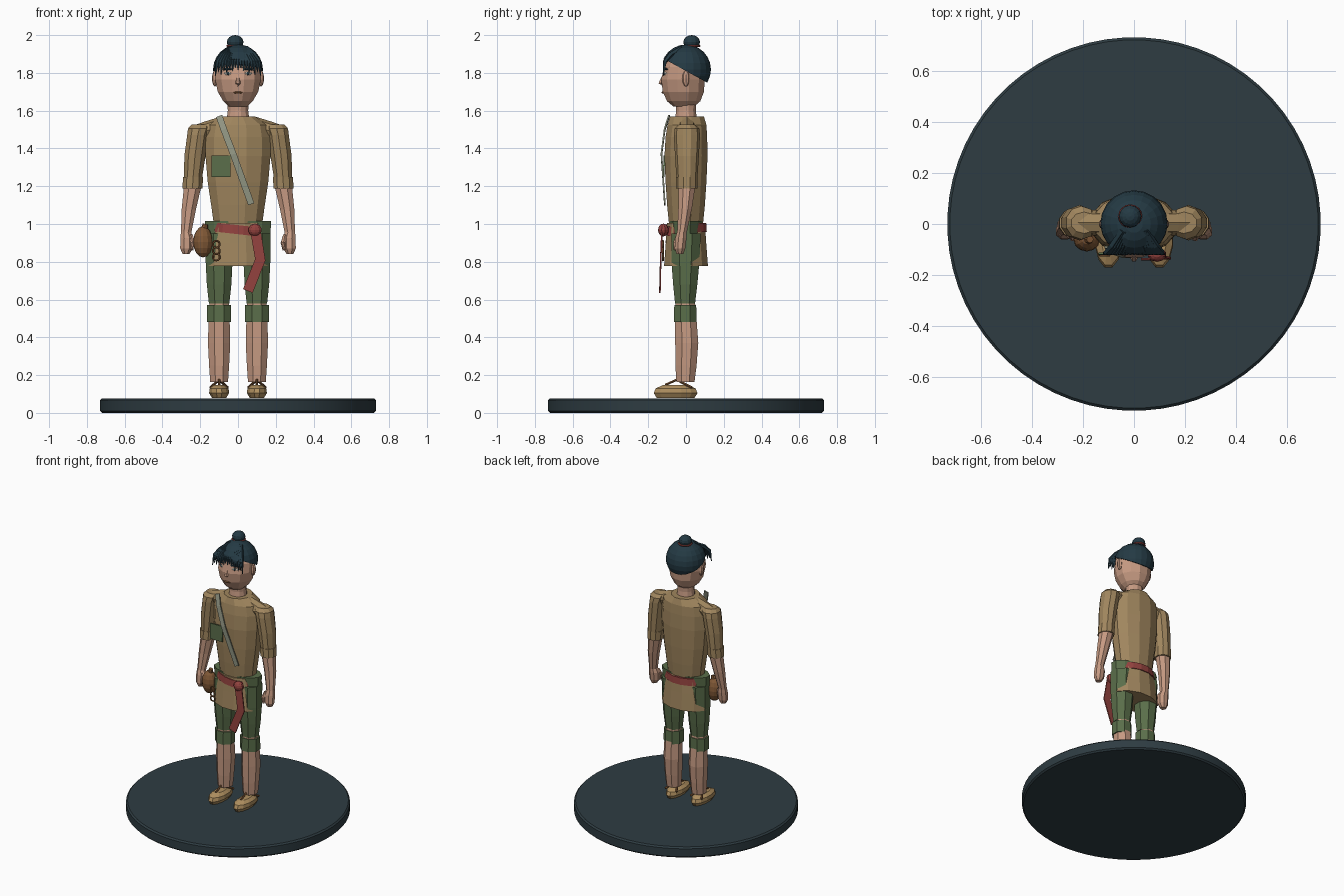
import bpy, bmesh, math
from mathutils import Vector, Matrix

if "Cube" in bpy.data.objects:
    bpy.data.objects.remove(bpy.data.objects["Cube"])


def colour(name, r, g, b):
    m = bpy.data.materials.new(name)
    lin = [((c / 255 + 0.055) / 1.055) ** 2.4 for c in (r, g, b)]
    m.diffuse_color = (*lin, 1)
    m.use_nodes = True
    m.node_tree.nodes["Principled BSDF"].inputs["Base Color"].default_value = m.diffuse_color
    return m


SLATE = colour("slate base", 46, 60, 66)
HAIR = colour("dark hair", 36, 58, 68)
SKIN = colour("skin", 198, 154, 130)
CLOTH = colour("tan cloth", 160, 134, 94)
GREEN = colour("green cloth", 90, 110, 74)
RED = colour("red sash", 146, 66, 62)
BROWN = colour("brown leather", 128, 88, 54)
STRAP = colour("grey strap", 146, 150, 132)
STRAW = colour("straw", 176, 144, 96)
WHITE = colour("eye white", 214, 206, 190)


def finish(bm, name, mat):
    bmesh.ops.recalc_face_normals(bm, faces=bm.faces)
    me = bpy.data.meshes.new(name)
    bm.to_mesh(me)
    bm.free()
    me.materials.append(mat)
    ob = bpy.data.objects.new(name, me)
    bpy.context.collection.objects.link(ob)
    return ob


def skin_rings(rings, name, mat):
    """Bridge rings of points into a closed faceted solid."""
    bm = bmesh.new()
    vs = [[bm.verts.new(p) for p in r] for r in rings]
    n = len(vs[0])
    for a, b in zip(vs, vs[1:]):
        for i in range(n):
            j = (i + 1) % n
            bm.faces.new((a[i], a[j], b[j], b[i]))
    bm.faces.new(vs[0][::-1])
    bm.faces.new(vs[-1])
    return finish(bm, name, mat)


def loft(name, rows, mat, n=12):
    """Rows of (x, y, z, half width, half depth); flats face the axes."""
    k = 1 / math.cos(math.pi / n)
    rings = []
    for x, y, z, rx, ry in rows:
        angs = [(i + 0.5) * math.tau / n for i in range(n)]
        rings.append([(x + k * rx * math.cos(a), y + k * ry * math.sin(a), z) for a in angs])
    return skin_rings(rings, name, mat)


def tube(name, pts, radii, mat, n=6):
    pts = [Vector(p) for p in pts]
    rings = []
    for i, (p, r) in enumerate(zip(pts, radii)):
        d = pts[min(i + 1, len(pts) - 1)] - pts[max(i - 1, 0)]
        q = d.to_track_quat('Z', 'Y')
        rings.append([p + q @ Vector((r * math.cos(i * math.tau / n), r * math.sin(i * math.tau / n), 0))
                      for i in range(n)])
    return skin_rings(rings, name, mat)


def ribbon(name, pts, width, mat, thick=0.008):
    """Flat strip facing the front, following the points."""
    pts = [Vector(p) for p in pts]
    rings = []
    for i, p in enumerate(pts):
        d = pts[min(i + 1, len(pts) - 1)] - pts[max(i - 1, 0)]
        s = Vector((-d.z, 0, d.x)).normalized() * width / 2
        t = Vector((0, thick / 2, 0))
        rings.append([p - s - t, p + s - t, p + s + t, p - s + t])
    return skin_rings(rings, name, mat)


def blob(name, loc, size, mat, u=12, v=8, turn=0):
    bm = bmesh.new()
    m = Matrix.Translation(loc) @ Matrix.Rotation(turn, 4, 'Z') @ Matrix.Diagonal((*size, 1))
    bmesh.ops.create_uvsphere(bm, u_segments=u, v_segments=v, radius=1, matrix=m)
    return finish(bm, name, mat)


def ring(name, loc, R, r, mat, axis, n=16):
    bpy.ops.mesh.primitive_torus_add(location=loc, major_radius=R, minor_radius=r,
                                     major_segments=n, minor_segments=6, rotation=axis)
    ob = bpy.context.object
    ob.name = name
    ob.data.materials.append(mat)
    return ob


# Round display base
base = loft("base", [(0, 0, 0, .72, .72), (0, 0, .01, .73, .73), (0, 0, .067, .73, .73),
                     (0, 0, .077, .72, .72)], SLATE, 64)
bpy.context.view_layer.objects.active = base
base.select_set(True)
bpy.ops.object.shade_smooth_by_angle(angle=math.radians(30))

# Legs, feet and arms, mirrored
for s, side in ((-1, "left"), (1, "right")):
    x = .1 * s
    loft(side + "_sandal", [(x, -.055, .08, .038, .1), (x, -.055, .105, .053, .116),
                            (x, -.055, .13, .05, .105), (x, -.055, .148, .028, .065)], STRAW)
    for e in (-1, 1):
        tube(side + "_sandal_strap", [(x, -.11, .148), (x, -.05, .175), (x + .045 * e, .03, .135)],
             [.007] * 3, BROWN)
    loft(side + "_calf", [(x, -.003, .163, .047, .048), (x, 0, .25, .053, .056), (x, .004, .37, .059, .061),
                          (x, 0, .48, .056, .057), (x, -.005, .62, .05, .05)], SKIN, 8)
    loft(side + "_trouser_cuff", [(x, -.004, .48, .063, .06), (x, -.004, .57, .063, .058)], GREEN, 8)
    loft(side + "_trouser_leg", [(x, -.005, .58, .054, .053), (x, -.004, .68, .065, .064),
                                 (x, -.003, .8, .071, .074), (x, 0, .95, .072, .078)], GREEN, 8)
    # Sleeve, forearm and hand
    loft(side + "_sleeve", [(.238 * s, .005, 1.245, .048, .053), (.228 * s, .005, 1.36, .056, .06),
                            (.213 * s, .005, 1.47, .056, .066), (.205 * s, .005, 1.505, .06, .062),
                            (.195 * s, .005, 1.527, .05, .04)], CLOTH, 10)
    loft(side + "_sleeve_cuff", [(.241 * s, .003, 1.188, .053, .054), (.238 * s, .004, 1.25, .053, .055)],
         CLOTH, 10)
    loft(side + "_forearm", [(.275 * s, -.022, .95, .027, .025), (.26 * s, -.005, 1.08, .038, .036),
                             (.24 * s, .004, 1.2, .046, .045)], SKIN, 8)
    loft(side + "_hand", [(.275 * s, -.032, .842, .018, .018), (.272 * s, -.032, .87, .034, .028),
                          (.27 * s, -.027, .925, .035, .03), (.276 * s, -.022, .96, .026, .025)], SKIN, 8)
    tube(side + "_thumb", [(.25 * s, -.04, .94), (.238 * s, -.055, .9), (.244 * s, -.058, .862)],
         [.012, .013, .008], SKIN)
    # Ear, eye and brow
    blob(side + "_ear", (.122 * s, 0, 1.77), (.016, .02, .042), SKIN, 8, 6)
    turn = math.radians(24) * s
    blob(side + "_eye_white", (.052 * s, -.111, 1.796), (.025, .007, .009), WHITE, 10, 6, turn)
    blob(side + "_pupil", (.052 * s, -.115, 1.796), (.009, .006, .009), HAIR, 8, 6, turn)
    blob(side + "_brow", (.054 * s, -.109, 1.82), (.03, .008, .006), HAIR, 8, 6, turn)

# Hips and skirt of the tunic
loft("hips", [(0, 0, .8, .15, .06), (0, 0, .9, .17, .075), (0, 0, 1.015, .175, .086)], GREEN)
loft("tunic_skirt", [(0, 0, .778, .17, .116), (0, 0, .9, .158, .107), (0, 0, 1.005, .138, .1)], CLOTH)

# Belt, sagging towards the knot at the front
belt = loft("belt", [(0, 0, .958, .146, .11), (0, 0, 1.006, .139, .107)], RED, 16)
for v in belt.data.vertices:
    if v.co.y < 0:
        v.co.z -= .012 + .11 * v.co.x
blob("sash_knot", (.09, -.12, .968), (.037, .028, .034), RED, 10, 8)
ribbon("sash_tail", [(.095, -.128, .95), (.118, -.134, .81), (.052, -.138, .645)], .055, RED)

# Torso
loft("torso", [(0, 0, 1.0, .128, .09), (0, 0, 1.1, .142, .1), (0, 0, 1.22, .16, .108),
               (0, 0, 1.36, .172, .114), (0, .002, 1.46, .172, .11), (0, .005, 1.525, .16, .103),
               (0, .005, 1.568, .092, .09)], CLOTH)
for s in (-1, 1):
    # Shoulder seam bridging collar and sleeve
    tube("shoulder_yoke", [(.08 * s, .005, 1.525), (.16 * s, .005, 1.495), (.225 * s, .005, 1.478)],
         [.045, .05, .045], CLOTH, 8)

# Chest patch and shoulder strap
ribbon("chest_patch", [(-.09, -.116, 1.362), (-.09, -.117, 1.25)], .098, GREEN)
ribbon("chest_strap", [(-.1, -.09, 1.572), (-.075, -.113, 1.5), (-.025, -.13, 1.37), (.07, -.112, 1.105)],
       .034, STRAP)

# Gourd and hanging rings
blob("gourd", (-.185, -.06, .905), (.052, .048, .082), BROWN, 12, 8)
tube("gourd_neck", [(-.18, -.06, .97), (-.172, -.06, 1.0)], [.02, .014], BROWN, 8)
for z in (.893, .858, .825):
    ring("hanging_ring", (-.115, -.122, z), .018, .005, BROWN, (math.pi / 2, 0, 0))

# Neck and head
loft("neck", [(0, 0, 1.54, .062, .06), (0, 0, 1.6, .054, .052), (0, 0, 1.65, .056, .054)], SKIN)
loft("head", [(0, -.012, 1.622, .05, .055), (0, -.012, 1.65, .078, .088), (0, -.014, 1.7, .107, .109),
              (0, -.016, 1.765, .121, .115), (0, -.012, 1.83, .119, .105), (0, 0, 1.885, .1, .09),
              (0, 0, 1.925, .06, .06)], SKIN)
tube("nose", [(0, -.118, 1.79), (0, -.134, 1.743), (0, -.12, 1.733)], [.007, .014, .01], SKIN)
blob("mouth", (0, -.122, 1.696), (.026, .008, .006), BROWN, 10, 6)

# Hair cap cut on a slant, rising towards the forehead
bm = bmesh.new()
bmesh.ops.create_uvsphere(bm, u_segments=20, v_segments=12, radius=.132,
                          matrix=Matrix.Translation((0, 0, 1.818)))
cut = bmesh.ops.bisect_plane(bm, geom=bm.verts[:] + bm.edges[:] + bm.faces[:], plane_co=(0, 0, 1.81),
                             plane_no=(0, .55, 1), clear_inner=True)
bmesh.ops.contextual_create(bm, geom=[e for e in cut["geom_cut"] if isinstance(e, bmesh.types.BMEdge)])
finish(bm, "hair_cap", HAIR)

# Fringe of tapered locks fanning out over the forehead
N = 17
for i in range(N):
    t = -1 + 2 * i / (N - 1)
    drop = 1.815 - .03 * abs(t) + (.014 if i % 2 else 0)
    tube("fringe_lock", [(.045 * t, -.025, 1.93), (.085 * t, -.085, 1.895), (.11 * t, -.112, 1.86),
                         (.12 * t, -.12, drop)], [.014, .014, .011, .002], HAIR, 5)

# Top knot and its tie
blob("top_knot", (-.015, .03, 1.963), (.044, .044, .037), HAIR, 12, 8)
ring("top_knot_tie", (-.015, .03, 1.943), .041, .006, RED, (0, 0, 0))
